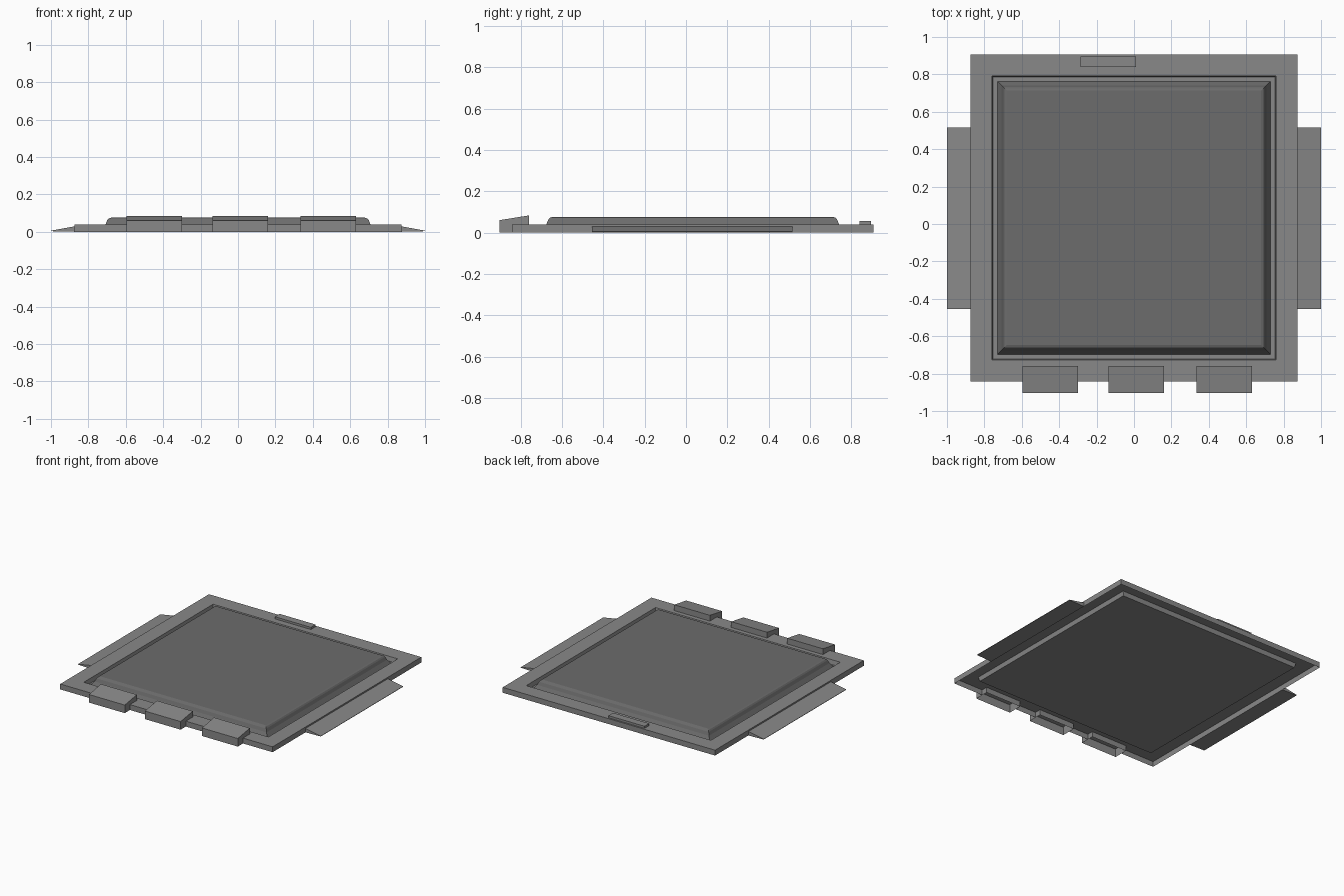
import bpy, bmesh

if "Cube" in bpy.data.objects:
    bpy.data.objects.remove(bpy.data.objects["Cube"])

CY = 0.0325                          # shared centre of the square frame and panel
HINGE_X = (-0.4475, 0.0125, 0.4825)  # hinge cover centres
HINGE_W = 0.1475                     # hinge cover half width
NOTCH_Y = -0.795                     # back of the notches in the frame


def grey(name, v):
    mat = bpy.data.materials.new(name)
    mat.diffuse_color = (v, v, v, 1)
    mat.use_nodes = True
    mat.node_tree.nodes["Principled BSDF"].inputs["Base Color"].default_value = mat.diffuse_color
    return mat


FRAME_GREY = grey("frame_grey", 0.25)
PANEL_GREY = grey("panel_grey", 0.15)


def add_object(name, bm, mat):
    mesh = bpy.data.meshes.new(name)
    bm.to_mesh(mesh)
    bm.free()
    mesh.materials.append(mat)
    ob = bpy.data.objects.new(name, mesh)
    bpy.context.collection.objects.link(ob)
    return ob


def square_shell(profile):
    """Stack concentric squares given as (half width, z), cap the last one."""
    bm = bmesh.new()
    rings = [[bm.verts.new((sx * h, CY + sy * h, z))
              for sx, sy in ((-1, -1), (1, -1), (1, 1), (-1, 1))]
             for h, z in profile]
    for a, b in zip(rings, rings[1:]):
        for i in range(4):
            j = (i + 1) % 4
            bm.faces.new((a[i], a[j], b[j], b[i]))
    bm.faces.new(rings[-1])
    return bm


def prism(name, profile, axis, lo, hi, open_bottom=False):
    """Extrude a profile of (u, z) along x or y between lo and hi."""
    bm = bmesh.new()
    ends = [[bm.verts.new((t, u, z) if axis == 'x' else (u, t, z))
             for u, z in profile] for t in (lo, hi)]
    n = len(profile)
    bm.faces.new(ends[0])
    bm.faces.new(ends[1][::-1])
    for i in range(n):
        j = (i + 1) % n
        last = bm.faces.new((ends[0][i], ends[0][j], ends[1][j], ends[1][i]))
    bmesh.ops.recalc_face_normals(bm, faces=bm.faces)
    if open_bottom:  # last profile segment is the underside
        bmesh.ops.delete(bm, geom=[last], context='FACES_ONLY')
    return add_object(name, bm, FRAME_GREY)


# Outer frame, open underneath, with a recessed floor
frame = square_shell([(0.874, 0), (0.874, 0.04), (0.76, 0.04), (0.753, 0.008)])

# Notches in the front rail where the hinge covers sit
cuts = [((x + s * HINGE_W, 0, 0), (1, 0, 0)) for x in HINGE_X for s in (-1, 1)]
for co, no in cuts + [((0, NOTCH_Y, 0), (0, 1, 0))]:
    front = [f for f in frame.faces if f.calc_center_median().y < -0.75]
    geom = front + list({e for f in front for e in f.edges}) \
        + list({v for f in front for v in f.verts})
    bmesh.ops.bisect_plane(frame, geom=geom, plane_co=co, plane_no=no)
inside = []
for f in frame.faces:
    c = f.calc_center_median()
    if c.y < NOTCH_Y and any(abs(c.x - x) < HINGE_W for x in HINGE_X):
        inside.append(f)
bmesh.ops.delete(frame, geom=inside, context='FACES')
bmesh.ops.dissolve_limit(frame, angle_limit=0.01, verts=frame.verts,
                         edges=frame.edges)
add_object("frame", frame, FRAME_GREY)

# Raised panel with sloped, softened edges
add_object("raised_panel",
           square_shell([(0.73, 0.008), (0.708, 0.04), (0.699, 0.062),
                         (0.692, 0.071), (0.68, 0.075)]), PANEL_GREY)

# Sloping side flaps
for side, s in (("left", -1), ("right", 1)):
    prism(f"{side}_flap", [(s * 0.874, 0), (s * 0.874, 0.029),
                           (s * 1.0, 0.006), (s * 1.0, 0.003)],
          'y', -0.455, 0.515)

# Three hinge covers along the front, open underneath
for i, x in enumerate(HINGE_X):
    prism(f"hinge_cover_{i + 1}",
          [(-0.9025, 0), (-0.9025, 0.06), (-0.76, 0.083), (-0.76, 0.04),
           (NOTCH_Y, 0.04), (NOTCH_Y, 0)],
          'x', x - HINGE_W, x + HINGE_W, open_bottom=True)

# Small latch tab at the back
prism("latch_tab", [(0.84, 0.04), (0.84, 0.056), (0.895, 0.056), (0.895, 0.04)],
      'x', -0.285, 0.012)
